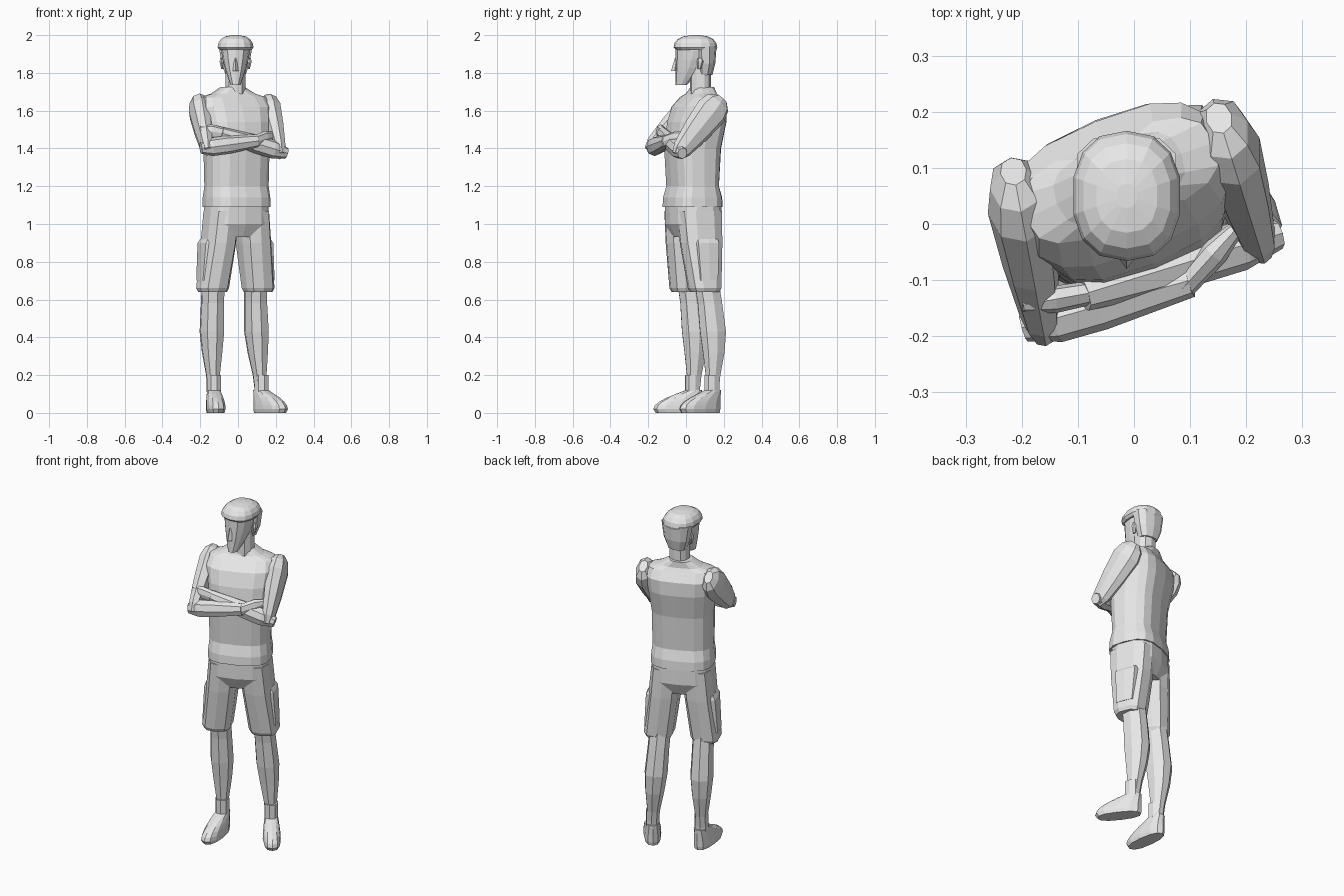
import bpy, bmesh
from math import sin, cos, pi, radians
from mathutils import Vector, Matrix

default_cube = bpy.data.objects.get("Cube")
if default_cube:
    bpy.data.objects.remove(default_cube, do_unlink=True)

grey = bpy.data.materials.new("plain grey")
grey.use_nodes = True
grey.diffuse_color = (.8, .8, .8, 1)
grey.node_tree.nodes["Principled BSDF"].inputs["Base Color"].default_value = grey.diffuse_color


def skin(name, rings):
    """Join equal rings of points into a closed, flat-shaded body."""
    bm = bmesh.new()
    loops = [[bm.verts.new(point) for point in ring] for ring in rings]
    for lower, upper in zip(loops, loops[1:]):
        for i in range(len(lower)):
            bm.faces.new((lower[i - 1], lower[i], upper[i], upper[i - 1]))
    bm.faces.new(loops[0])
    bm.faces.new(loops[-1])
    bmesh.ops.recalc_face_normals(bm, faces=bm.faces)
    mesh = bpy.data.meshes.new(name)
    bm.to_mesh(mesh)
    bm.free()
    mesh.materials.append(grey)
    part = bpy.data.objects.new(name, mesh)
    bpy.context.collection.objects.link(part)


def outline(sides, power):
    """Unit rounded-box outline with a corner point at the front."""
    def rounded(value):
        return abs(value) ** (2 / power) * (1 if value > 0 else -1)
    angles = [2 * pi * i / sides - pi / 2 for i in range(sides)]
    return [(rounded(cos(a)), rounded(sin(a))) for a in angles]


def loft(name, frame, rows, sides=12, power=2.4):
    """Stack level sections (height, centre x, centre y, half width, half depth)."""
    skin(name, [[frame @ Vector((x + width * c, y + depth * s, z))
                 for c, s in outline(sides, power)]
                for z, x, y, width, depth in rows])


def limb(name, start, end, profile, thickness, flatness):
    """Straight limb; the profile gives (fraction of length, relative radius)."""
    start, end = Vector(start), Vector(end)
    along = (end - start).normalized()
    across = along.cross(Vector((0, 0, 1))).normalized()
    upward = across.cross(along)
    skin(name, [[start.lerp(end, t) + thickness * radius * (across * c * flatness + upward * s)
                 for c, s in outline(8, 2.2)]
                for t, radius in profile])


def move(x, y, turn=0):
    return Matrix.Translation((x, y, 0)) @ Matrix.Rotation(radians(turn), 4, "Z")


BODY = move(-.008, .035, 22)   # the body is turned a little to its left
HEAD = move(-.013, 0)          # the head looks straight ahead

# Shirt: straight sides, then leaning back into square shoulders and the collar
shirt = ((1.09, .174, .143), (1.14, .173, .14), (1.2, .167, .122), (1.4, .17, .134),
         (1.54, .185, .138), (1.62, .195, .122), (1.67, .182, .08), (1.69, .12, .065),
         (1.725, .06, .058))
loft("shirt", BODY, [(z, 0, max(0, z - 1.4) * .17, width, depth)
                     for z, width, depth in shirt], sides=16, power=2.9)

# Neck
loft("neck", HEAD, [(z, 0, .076, .055, .056) for z in (1.68, 1.84)], sides=10)

# Head: widens from the chin while the face stays upright
head = []
for step in range(6):
    swell = sin(step / 5 * pi / 2)
    depth = .03 + .07 * swell
    head.append((1.735 + .045 * step, 0, depth - .056, .026 + .052 * swell, depth))
loft("head", HEAD, head)

# Nose and ears
loft("nose", HEAD, [(1.81, 0, -.06, .015, .02), (1.88, 0, -.05, .006, .008)], sides=4)
for side, label in ((1, "left"), (-1, "right")):
    loft(label + "_ear", HEAD, [(1.82, side * .07, .07, .006, .008),
                                (1.86, side * .076, .075, .01, .018),
                                (1.88, side * .074, .075, .008, .012)], sides=6)

# Hair: a flattened dome overhanging the forehead, and the back of the head
crown = [(1.92, 0, .055, .086, .106)]
for step in range(5):
    angle = step * .37
    spread = cos(angle) ** .7
    crown.append((1.935 + .065 * sin(angle), 0, .05, .097 * spread, .116 * spread))
loft("hair_crown", HEAD, crown, sides=14)
loft("hair_back", HEAD, [(1.79, 0, .1, .055, .04), (1.85, 0, .105, .078, .05),
                         (1.94, 0, .102, .092, .06)], sides=10)

# Crossed arms: shoulder, elbow, wrist and fingertip of each side
ARMS = {"left": ((.165, .145, 1.61), (.22, -.03, 1.385), (-.09, -.125, 1.48), (-.2, -.145, 1.5)),
        "right": ((-.205, .04, 1.61), (-.165, -.175, 1.405), (.1, -.1, 1.44), (.19, 0, 1.47))}
UPPER_ARM = ((-.25, .4), (-.14, .8), (.05, 1), (.5, .85), (.95, .6), (1.1, .35))
FOREARM = ((-.12, .6), (.1, 1), (.4, 1), (1, .7))
HAND = ((-.1, .7), (.5, .8), (1, .4))
for label, (shoulder, elbow, wrist, fingertip) in ARMS.items():
    limb(label + "_upper_arm", shoulder, elbow, UPPER_ARM, .09, .65)
    limb(label + "_forearm", elbow, wrist, FOREARM, .049, .9)
    limb(label + "_hand", wrist, fingertip, HAND, .047, .65)

# Hips of the shorts
loft("shorts_hips", BODY, [(.93, 0, .005, .14, .1), (1, 0, .004, .174, .134),
                           (1.11, 0, .003, .166, .134)], sides=14, power=2.8)

CALF = ((.1, .033), (.2, .036), (.32, .053), (.43, .064), (.58, .06), (.7, .06))
for side, label in ((1, "left"), (-1, "right")):
    # Shorts leg with a turned-in hem, and a side pocket
    loft(label + "_shorts_leg", BODY, [(.64, side * .13, .016, .072, .075),
                                       (.66, side * .13, .016, .082, .086),
                                       (.9, side * .1, .008, .085, .115),
                                       (1.07, side * .086, .003, .083, .125)],
         sides=10, power=2.7)
    loft(label + "_pocket", BODY, [(.7, side * .18, .015, .028, .055),
                                   (.9, side * .168, .015, .028, .068),
                                   (.92, side * .158, .015, .024, .064)], sides=8, power=5)

    # Leg: leans in towards the knee, with the calf set back
    foot_x, foot_y = side * .136 + .025, .045
    leg = []
    for z, radius in CALF:
        rise = (z - .1) / .6
        leg.append((z, foot_x + (side * .12 - foot_x) * rise,
                    foot_y - .015 * rise + .024 * sin(pi * rise), radius, radius * 1.15))
    loft(label + "_leg", BODY, leg, sides=8)
    loft(label + "_sock", BODY, [(z, foot_x, foot_y, .038, .042) for z in (.11, .2)], sides=8)

    # Shoe: toes turned out, the instep rising to the ankle
    shoe = [(0, 0, -.075, .044, .122)]
    for step in range(6):
        slope = cos(step / 5 * pi / 2)
        length = .044 + .086 * slope
        shoe.append((.02 + .02 * step, 0, .05 - length, .036 + .013 * slope, length))
    loft(label + "_shoe", BODY @ move(foot_x, foot_y, side * 15), shoe)
